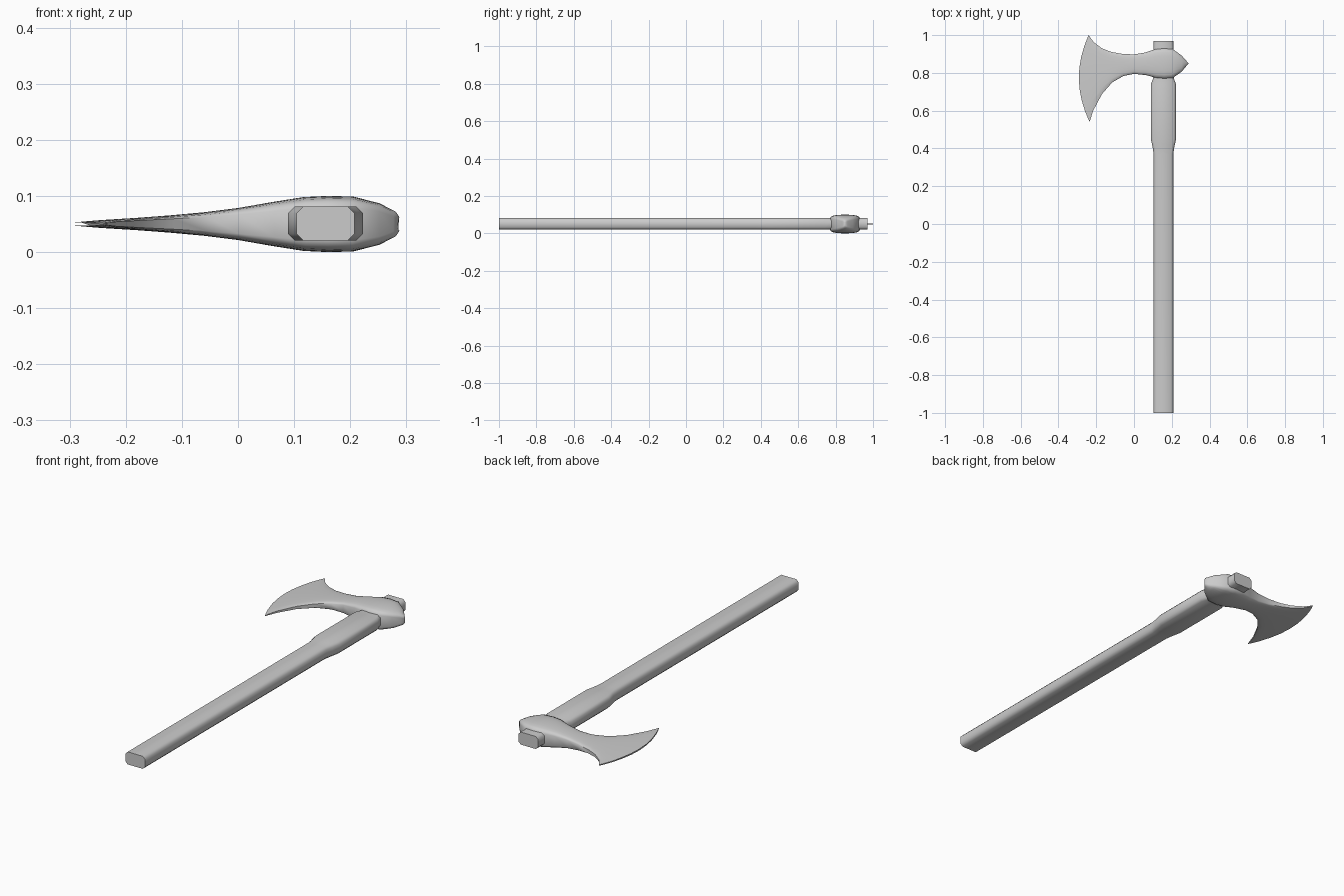
import bpy, bmesh, math

if "Cube" in bpy.data.objects:
    bpy.data.objects.remove(bpy.data.objects["Cube"])

CZ = 0.05  # mid-plane height of the axe lying flat


def loft(name, rings, angle):
    """Skin a list of equal-length rings, cap both ends, shade by angle."""
    bm = bmesh.new()
    vr = [[bm.verts.new(p) for p in r] for r in rings]
    n = len(vr[0])
    for a, b in zip(vr, vr[1:]):
        for i in range(n):
            j = (i + 1) % n
            bm.faces.new((a[i], a[j], b[j], b[i]))
    bm.faces.new(vr[0])
    bm.faces.new(vr[-1])
    bmesh.ops.recalc_face_normals(bm, faces=bm.faces)
    me = bpy.data.meshes.new(name)
    bm.to_mesh(me)
    bm.free()
    ob = bpy.data.objects.new(name, me)
    bpy.context.collection.objects.link(ob)
    bpy.ops.object.select_all(action='DESELECT')
    ob.select_set(True)
    bpy.context.view_layer.objects.active = ob
    bpy.ops.object.shade_smooth_by_angle(angle=math.radians(angle))
    return ob


# Handle: chamfered rectangular section swept along y with a thicker shoulder
def handle_ring(y, w, h=0.03, c=0.012):
    pts = [(w, h - c), (w - c, h), (c - w, h), (-w, h - c),
           (-w, c - h), (c - w, -h), (w - c, -h), (w, c - h)]
    return [(0.156 + x, y, CZ + 0.001 + z) for x, z in pts]


stations = [(-1, .052), (.37, .052), (.41, .058), (.45, .067),
            (.74, .067), (.77, .055), (.97, .052)]
loft("handle", [handle_ring(y, w) for y, w in stations], 50)

# Axe head: stations from cutting edge to poll
# (upper x, upper y, lower x, lower y, middle x, half thickness)
head = [
    (-.240, 1.00, -.235, .540, -.292, .003),
    (-.214, .963, -.216, .600, -.245, .007),
    (-.170, .930, -.170, .687, -.180, .011),
    (-.120, .911, -.115, .750, -.120, .0155),
    (-.060, .900, -.055, .784, -.060, .021),
    (.000, .898, .000, .795, .000, .0285),
    (.060, .908, .065, .788, .060, .039),
    (.115, .926, .120, .773, .117, .048),
    (.160, .930, .160, .770, .160, .050),
    (.205, .926, .205, .773, .205, .049),
    (.252, .892, .252, .806, .252, .037),
    (.277, .864, .277, .836, .281, .022),
    (.284, .855, .284, .845, .288, .012),
]
# Half section: (position across, thickness fraction)
half = [(1, .6), (.93, .8), (.75, .91), (.5, .965), (.25, .99), (0, 1),
        (-.25, .99), (-.5, .965), (-.75, .91), (-.93, .8), (-1, .6)]
section = half + [(s, -f) for s, f in reversed(half)]


def head_ring(xt, yt, xb, yb, xm, h):
    ring = []
    for s, f in section:
        t = (1 + s) / 2
        bulge = (xm - (xt + xb) / 2) * (1 - s * s)
        ring.append((xb + (xt - xb) * t + bulge, yb + (yt - yb) * t, CZ + h * f))
    return ring


loft("axe_head", [head_ring(*r) for r in head], 50)
